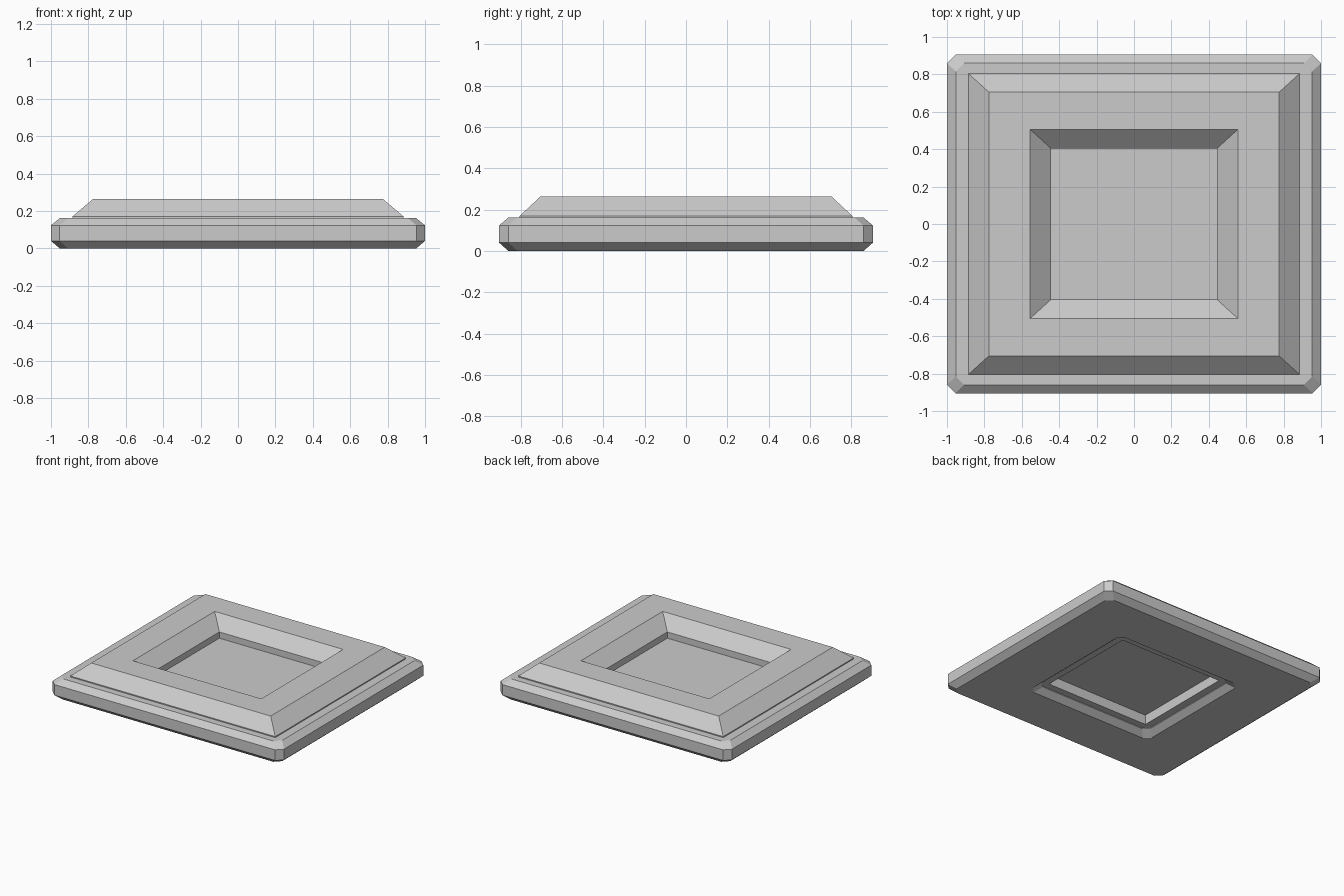
import bpy, bmesh

if "Cube" in bpy.data.objects:
    bpy.data.objects.remove(bpy.data.objects["Cube"])


def loop_points(hx, hy, c):
    """Rectangle outline, with clipped corners when c > 0."""
    pts = []
    for i, (sx, sy) in enumerate([(1, 1), (-1, 1), (-1, -1), (1, -1)]):
        if c == 0:
            pts.append((sx * hx, sy * hy))
            continue
        pair = [(sx * hx, sy * (hy - c)), (sx * (hx - c), sy * hy)]
        pts += pair if i % 2 == 0 else pair[::-1]
    return pts


def frame(name, profile, clip=0.0):
    """Sweep a closed profile of (half x, half y, z) around the centre."""
    bm = bmesh.new()
    loops = [[bm.verts.new((x, y, z)) for x, y in loop_points(hx, hy, clip)]
             for hx, hy, z in profile]
    for i, a in enumerate(loops):
        b = loops[(i + 1) % len(loops)]
        n = len(a)
        for j in range(n):
            k = (j + 1) % n
            bm.faces.new((a[j], a[k], b[k], b[j]))
    bmesh.ops.recalc_face_normals(bm, faces=bm.faces)
    mesh = bpy.data.meshes.new(name)
    bm.to_mesh(mesh)
    bm.free()
    obj = bpy.data.objects.new(name, mesh)
    bpy.context.collection.objects.link(obj)
    return obj


# Base slab: clipped corners, chamfered edges, open middle
frame("base_frame", [
    (0.953, 0.86, 0.0), (1.0, 0.905, 0.04), (1.0, 0.905, 0.123), (0.953, 0.86, 0.162),
    (0.55, 0.505, 0.162), (0.503, 0.458, 0.123), (0.503, 0.458, 0.04), (0.55, 0.505, 0.0),
], clip=0.045)

# Raised moulding with sloped outer and inner faces
frame("raised_frame", [
    (0.886, 0.805, 0.046), (0.886, 0.805, 0.17), (0.776, 0.705, 0.263),
    (0.555, 0.505, 0.263), (0.445, 0.405, 0.17), (0.445, 0.405, 0.046),
])

# Thin panel closing the opening
bpy.ops.mesh.primitive_plane_add(size=2, location=(0, 0, 0.121))
panel = bpy.context.object
panel.name = "centre_panel"
panel.scale = (0.45, 0.41, 1)
